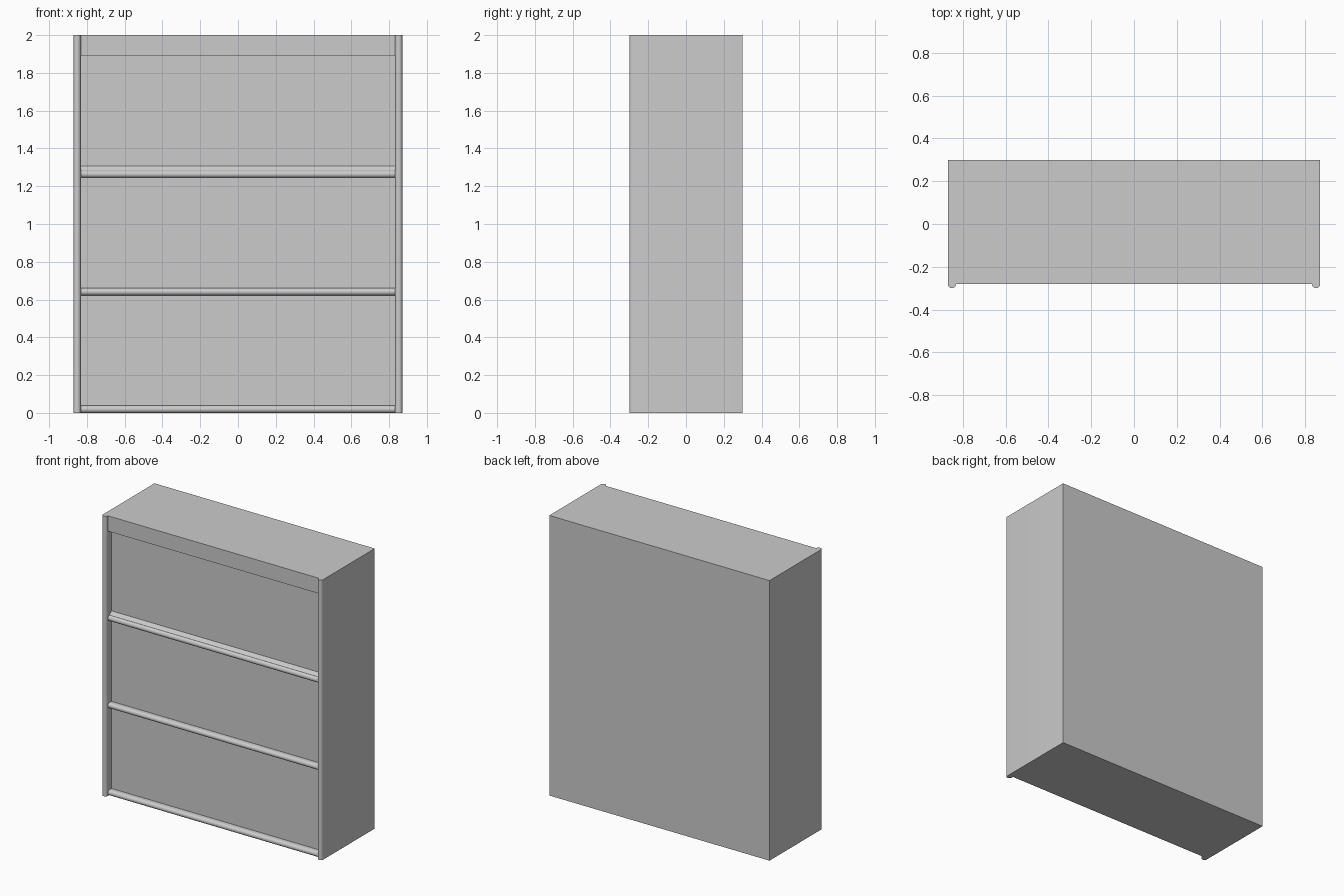
import bpy
import bmesh
import math
from mathutils import Vector

cube = bpy.data.objects.get("Cube")
if cube:
    bpy.data.objects.remove(cube, do_unlink=True)

grey = bpy.data.materials.new("light grey")
grey.use_nodes = True
colour = (0.6, 0.6, 0.6, 1)
grey.diffuse_color = colour
grey.node_tree.nodes["Principled BSDF"].inputs["Base Color"].default_value = colour

HALF_W, BACK, FRONT, HEIGHT = 0.87, 0.30, -0.30, 2.0
R = 0.019                      # radius of every rounded edge
INNER = HALF_W - 2 * R         # inside face of the side posts
LIP = -0.28                    # front of header and rails
PANEL = -0.24                  # recessed front panel


def arc(cx, cy, start, end, steps=12):
    """Points along an arc, angles in degrees."""
    angles = [math.radians(start + (end - start) * i / steps) for i in range(steps + 1)]
    return [(cx + R * math.cos(a), cy + R * math.sin(a)) for a in angles]


def extrude(name, points, place, direction):
    """Extrude a flat outline into a solid with smooth rounded edges."""
    mesh = bpy.data.meshes.new(name)
    bm = bmesh.new()
    face = bm.faces.new([bm.verts.new(place(*p)) for p in points])
    result = bmesh.ops.extrude_face_region(bm, geom=[face])
    moved = [v for v in result["geom"] if isinstance(v, bmesh.types.BMVert)]
    bmesh.ops.translate(bm, verts=moved, vec=Vector(direction))
    bmesh.ops.recalc_face_normals(bm, faces=bm.faces)
    bm.to_mesh(mesh)
    bm.free()
    obj = bpy.data.objects.new(name, mesh)
    bpy.context.collection.objects.link(obj)
    mesh.materials.append(grey)
    bpy.ops.object.select_all(action="DESELECT")
    obj.select_set(True)
    bpy.context.view_layer.objects.active = obj
    bpy.ops.object.shade_smooth_by_angle(angle=math.radians(30))
    return obj


def crosswise(name, points):
    """Part running between the posts, outlined in depth and height."""
    return extrude(name, points, lambda y, z: (-INNER, y, z), (2 * INNER, 0, 0))


# Cabinet body with rounded front posts, outlined from above
right_half = [(HALF_W, BACK)] + arc(HALF_W - R, FRONT + R, 0, -180) + [(INNER, PANEL)]
left_half = [(-x, y) for x, y in reversed(right_half)]
extrude("cabinet_body", right_half + left_half, lambda x, y: (x, y, 0), (0, 0, HEIGHT))

# Header across the top
crosswise("header", [(PANEL, 1.89), (LIP, 1.89), (LIP, HEIGHT), (PANEL, HEIGHT)])

# Half-round rails below each drawer
for name, z in (("bottom_rail", 0), ("middle_rail", 0.622), ("upper_rail", 1.245)):
    nose = arc(LIP + R, z + R, 270, 90)
    crosswise(name, [(PANEL, z)] + nose + [(PANEL, z + 2 * R)])

# Sloped sill on the upper rail
sill_z = 1.245 + 2 * R
crosswise("upper_sill", [(PANEL, sill_z), (LIP + R, sill_z), (PANEL, 1.306)])
